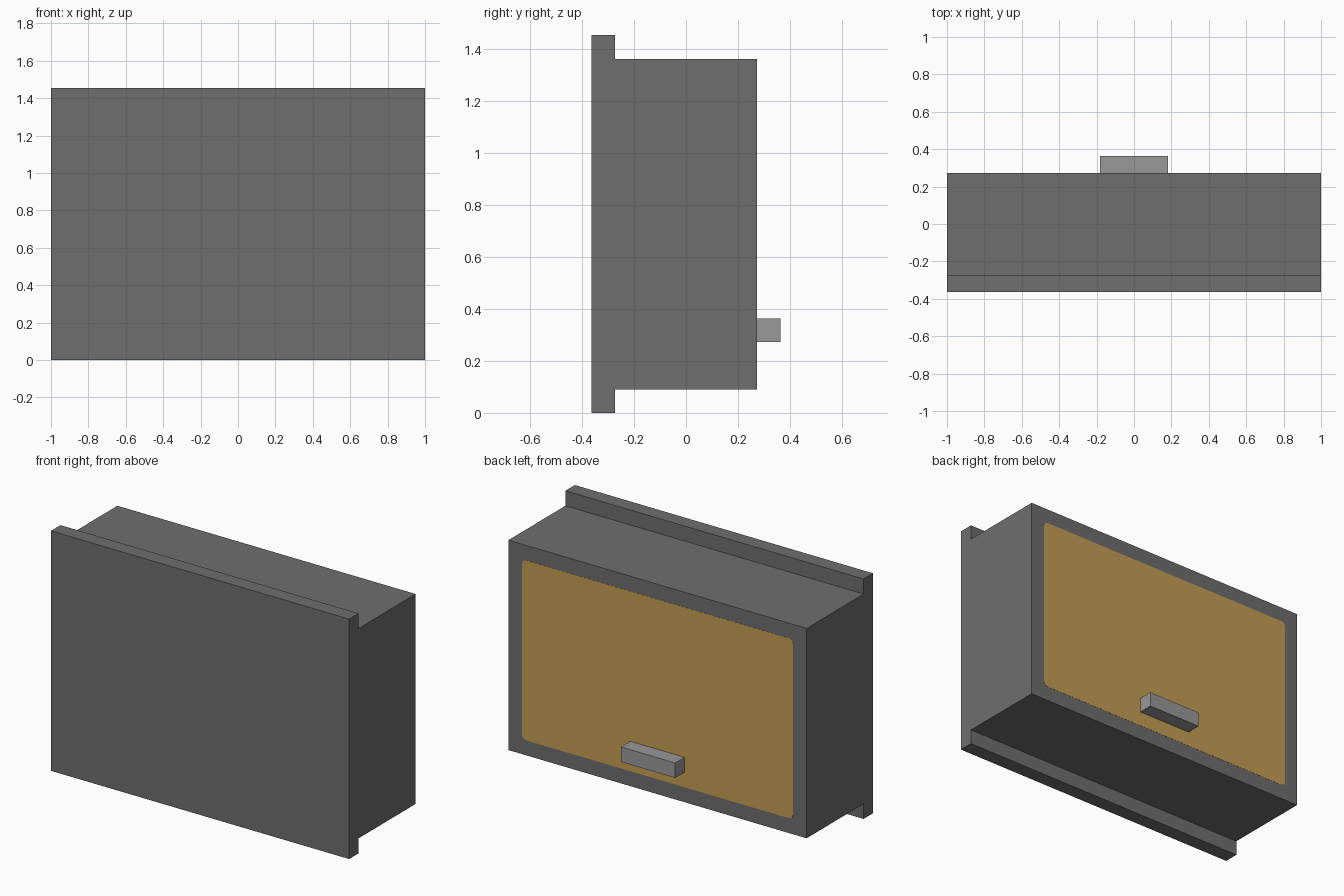
import bpy, bmesh, math

if "Cube" in bpy.data.objects:
    bpy.data.objects.remove(bpy.data.objects["Cube"])

U = 1 / 11  # design grid: the model is 22 x 8 x 16 of these units


def material(name, rgb):
    lin = [((c / 255 + 0.055) / 1.055) ** 2.4 for c in rgb]
    m = bpy.data.materials.new(name)
    m.diffuse_color = (*lin, 1)
    m.use_nodes = True
    m.node_tree.nodes["Principled BSDF"].inputs["Base Color"].default_value = m.diffuse_color
    return m


def finish(name, bm, mat):
    bmesh.ops.recalc_face_normals(bm, faces=bm.faces)
    me = bpy.data.meshes.new(name)
    bm.to_mesh(me)
    bm.free()
    me.materials.append(mat)
    ob = bpy.data.objects.new(name, me)
    bpy.context.collection.objects.link(ob)
    return ob


def prism(name, points, axis, start, depth, mat):
    """Extrude a closed 2D profile along x (profile in y, z) or y (profile in x, z)."""
    bm = bmesh.new()
    place = (lambda a, b: (start, a, b)) if axis == 'x' else (lambda a, b: (a, start, b))
    face = bm.faces.new([bm.verts.new(place(a, b)) for a, b in points])
    ext = bmesh.ops.extrude_face_region(bm, geom=[face])
    move = (depth, 0, 0) if axis == 'x' else (0, depth, 0)
    bmesh.ops.translate(bm, vec=move, verts=[v for v in ext['geom'] if isinstance(v, bmesh.types.BMVert)])
    return finish(name, bm, mat)


def rounded_rect(x, z0, z1, r, steps=4):
    corners = [(x - r, z1 - r, 0), (r - x, z1 - r, 90), (r - x, z0 + r, 180), (x - r, z0 + r, 270)]
    return [(cx + r * math.cos(t), cz + r * math.sin(t))
            for cx, cz, a in corners
            for t in [math.radians(a + 90 * i / steps) for i in range(steps + 1)]]


dark_grey = material("dark grey", (110, 110, 110))
light_grey = material("light grey", (152, 152, 152))
ochre = material("ochre", (196, 158, 84))

# Cabinet: deep box with a taller front flange, one T-shaped profile
profile = [(-4, 0), (-3, 0), (-3, 1), (3, 1), (3, 15), (-3, 15), (-3, 16), (-4, 16)]
prism("cabinet", [(y * U, z * U) for y, z in profile], 'x', -1, 2, dark_grey)

# Thin coloured panel set on the back face, with slightly rounded corners
prism("back_panel", rounded_rect(10 * U, 2 * U, 14 * U, 0.03), 'y', 3 * U, 0.001, ochre)

# Handle block near the bottom of the panel
handle = [(-2, 3), (2, 3), (2, 4), (-2, 4)]
prism("handle", [(x * U, z * U) for x, z in handle], 'y', 3 * U, U, light_grey)
